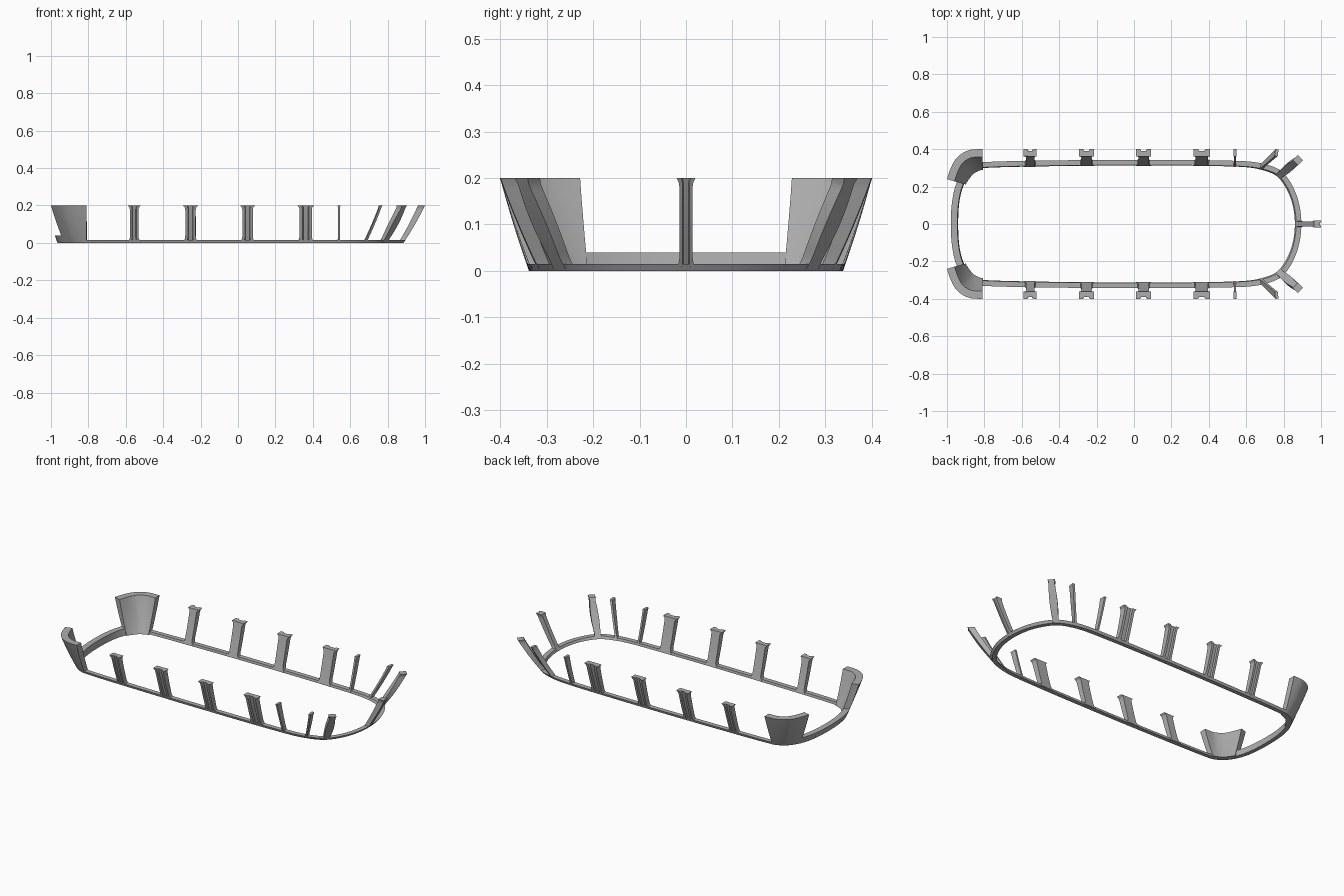
import bpy
import bmesh
import math
from mathutils import Vector

cube = bpy.data.objects.get("Cube")
if cube:
    bpy.data.objects.remove(cube)

HEIGHT = 0.2
grey = bpy.data.materials.new("plain_grey")
grey.use_nodes = True
colour = (0.42, 0.42, 0.42, 1)
grey.diffuse_color = colour
grey.node_tree.nodes["Principled BSDF"].inputs["Base Color"].default_value = colour

# Hull stations from rear centre to front centre: bottom x, y and top x, y
half = [(-.965, 0, -1.03, 0), (-.957, .13, -1.02, .13), (-.93, .225, -1.0, .24),
        (-.885, .29, -.955, .345), (-.85, .312, -.89, .392), (-.81, .324, -.81, .4),
        (-.5, .333, -.5, .4), (0, .338, 0, .4), (.54, .332, .54, .4),
        (.68, .316, .765, .4), (.785, .27, .89, .355), (.86, .15, .97, .19),
        (.885, 0, 1.0, 0)]
FRONT = len(half) - 1
stations = half + [(a, -b, c, -d) for a, b, c, d in half[-2:0:-1]]
bottom = [Vector((s[0], s[1])) for s in stations]
top = [Vector((s[2], s[3])) for s in stations]
COUNT = len(stations)


def curve(pts, u):
    """Closed smooth curve through the stations."""
    i = math.floor(u)
    f = u - i
    a, b, c, d = (pts[(i + k) % COUNT] for k in (-1, 0, 1, 2))
    la, lb, lc = (b - a).length, (c - b).length, (d - c).length
    m0 = (c - a) * (lb / (la + lb))
    m1 = (d - b) * (lb / (lb + lc))
    g = 1 - f
    return b * (g * g * (1 + 2 * f)) + m0 * (f * g * g) + c * (f * f * (3 - 2 * f)) - m1 * (f * f * g)


def hull(u, z, depth=0.0, along=0.0):
    """Point on the bulging hull, moved inward by depth and sideways by along."""
    t = z / HEIGHT
    t = t * (1.15 - 0.15 * t)

    def at(v):
        return curve(bottom, v).lerp(curve(top, v), t)
    p = at(u)
    tangent = (at(u + .01) - at(u - .01)).normalized()
    inward = Vector((tangent.y, -tangent.x))
    p = p + inward * depth + tangent * along
    return (p.x, p.y, z)


def loft(name, rings, closed=False, mirror=False):
    bm = bmesh.new()
    rows = [[bm.verts.new(p) for p in ring] for ring in rings]
    n = len(rows[0])
    pairs = list(zip(rows, rows[1:])) + ([(rows[-1], rows[0])] if closed else [])
    for r, s in pairs:
        for k in range(n):
            bm.faces.new((r[k], r[(k + 1) % n], s[(k + 1) % n], s[k]))
    if not closed:
        bm.faces.new(rows[0])
        bm.faces.new(rows[-1])
    bmesh.ops.recalc_face_normals(bm, faces=bm.faces)
    mesh = bpy.data.meshes.new(name)
    bm.to_mesh(mesh)
    bm.free()
    mesh.materials.append(grey)
    ob = bpy.data.objects.new(name, mesh)
    bpy.context.collection.objects.link(ob)
    if mirror:
        mod = ob.modifiers.new("other_side", 'MIRROR')
        mod.use_axis = (False, True, False)
        mod.use_mirror_merge = False
    bpy.ops.object.select_all(action='DESELECT')
    ob.select_set(True)
    bpy.context.view_layer.objects.active = ob
    bpy.ops.object.shade_smooth_by_angle(angle=math.radians(30))
    return ob


def wall(name, u0, u1, z1, d0, d1, steps, closed=False, mirror=False):
    """Strip of hull from the floor up to z1, between two stations."""
    levels = 8 if z1 > .1 else 1
    zs = [z1 * k / levels for k in range(levels + 1)]
    rings = []
    for i in range(steps if closed else steps + 1):
        u = u0 + (u1 - u0) * i / steps
        outer = [hull(u, z) for z in zs]
        inner = [hull(u, z, d0 + (d1 - d0) * z / z1) for z in reversed(zs)]
        rings.append(outer + inner)
    return loft(name, rings, closed, mirror)


def station_at(x):
    lo, hi = 0.0, float(FRONT)
    for _ in range(40):
        mid = (lo + hi) / 2
        lo, hi = (mid, hi) if curve(bottom, mid).x < x else (lo, mid)
    return lo


def rib(name, u, width, groove=0.0, flare=0.0, belly=0.0, mirror=True):
    """Upright post following the hull, with a grooved outer face."""
    rings = []
    for k in range(17):
        t = k / 16
        z = 0.004 + (HEIGHT - 0.004) * t
        spread = max(0, 1 - t / .15, 1 - (1 - t) / .1) ** 2
        w = width / 2 + flare * spread + belly * math.sin(math.pi * t)
        d = 0.028 + 0.01 * t
        section = [(-w, 0), (w, 0), (w, d), (-w, d)]
        if groove:
            section = [(-w, 0), (-w * .5, 0), (-w * .35, groove), (w * .35, groove),
                       (w * .5, 0), (w, 0), (w, d), (-w, d)]
        rings.append([hull(u, z, depth, s) for s, depth in section])
    return loft(name, rings, mirror=mirror)


# Floor ring and raised rear sill
wall("floor_ring", 0, COUNT, .015, .025, .028, COUNT * 8, closed=True)
wall("rear_sill", -2, 2, .04, .025, .035, 32)

# Curved rear corner panels
wall("rear_corner_panels", 2, 5, HEIGHT, .034, .042, 30, mirror=True)

# Grooved side posts
for i, (x, w) in enumerate([(-.555, .046), (-.254, .056), (.051, .056), (.362, .066)]):
    rib("side_posts_%d" % (i + 1), station_at(x), w, groove=.009, flare=.012)

# Slim posts, leaning posts and broad front corner posts
rib("slim_posts", station_at(.54), .011, flare=.002)
rib("leaning_posts", station_at(.68), .012, flare=.002)
rib("front_corner_posts", station_at(.785), .028, flare=.006, belly=.008)

# Single post on the nose
rib("nose_post", FRONT, .028, groove=.005, flare=.006, mirror=False)
